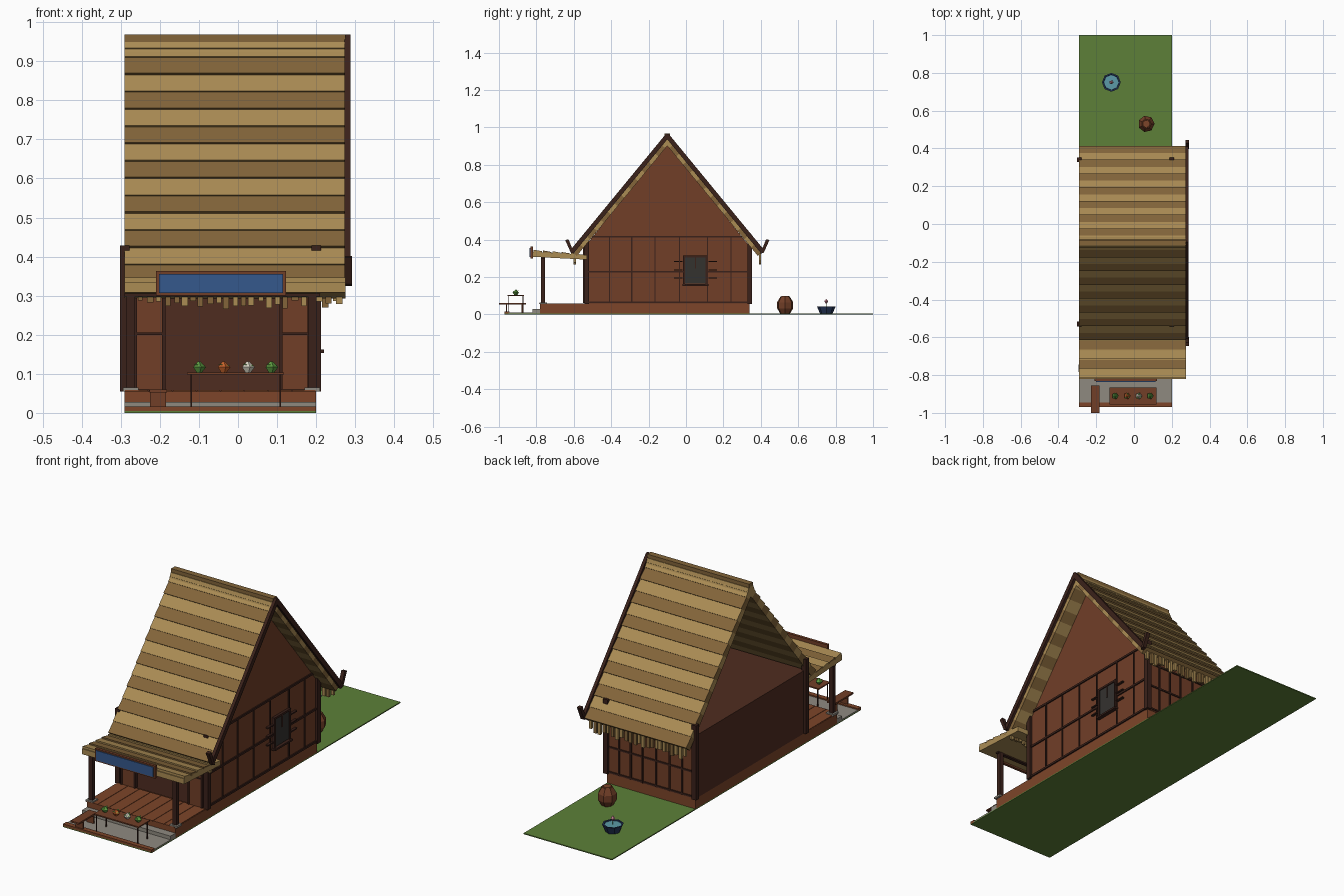
import bpy, bmesh, math, random
from mathutils import Vector

if "Cube" in bpy.data.objects:
    bpy.data.objects.remove(bpy.data.objects["Cube"])

random.seed(4)
mats = {}


def mat(name, hexcol):
    m = bpy.data.materials.new(name)
    rgb = [int(hexcol[i:i + 2], 16) / 255 for i in (0, 2, 4)]
    m.diffuse_color = [((c + 0.055) / 1.055) ** 2.4 if c > 0.04 else c / 12.92 for c in rgb] + [1]
    m.use_nodes = True
    m.node_tree.nodes["Principled BSDF"].inputs["Base Color"].default_value = m.diffuse_color
    mats[name] = m


for n, h in dict(grass="5d8038", stone="8f8a80", wood="713e27", floor="7d4529", dark="3a211a", wall="4f2c20",
                 straw="ab8c54", straw_dark="83653a", blue="35588c", glass="34322f", navy="26365a",
                 water="5c9aa8", pink="d890a0", green="5c9a40", orange="c8642c", white="d8d4c4").items():
    mat(n, h)


def make(name, verts, faces, m):
    me = bpy.data.meshes.new(name)
    me.from_pydata(verts, [], faces)
    bm = bmesh.new()
    bm.from_mesh(me)
    bmesh.ops.recalc_face_normals(bm, faces=bm.faces)
    bm.to_mesh(me)
    bm.free()
    me.materials.append(mats[m])
    ob = bpy.data.objects.new(name, me)
    bpy.context.collection.objects.link(ob)
    return ob


def prism(name, prof, x0, x1, m):
    """Extrude a (y, z) profile from x0 to x1."""
    n = len(prof)
    v = [(x, y, z) for x in (x0, x1) for y, z in prof]
    f = [tuple(range(n)), tuple(range(n, 2 * n))]
    f += [(i, (i + 1) % n, n + (i + 1) % n, n + i) for i in range(n)]
    return make(name, v, f, m)


def box(name, x0, x1, y0, y1, z0, z1, m):
    return prism(name, [(y0, z0), (y1, z0), (y1, z1), (y0, z1)], x0, x1, m)


def lathe(name, x, y, prof, sides, m):
    """Stack of rings (radius, z) around a vertical axis, capped."""
    v, f = [], []
    for r, z in prof:
        v += [(x + r * math.cos(2 * math.pi * k / sides), y + r * math.sin(2 * math.pi * k / sides), z)
              for k in range(sides)]
    for j in range(len(prof) - 1):
        f += [(j * sides + k, j * sides + (k + 1) % sides, (j + 1) * sides + (k + 1) % sides, (j + 1) * sides + k)
              for k in range(sides)]
    f += [tuple(range(sides)), tuple(range(len(v) - sides, len(v)))]
    return make(name, v, f, m)


# Plot: lawn, paved front strip, kerb and step
L, R = -0.29, 0.20
box("lawn", L, R, -0.97, 1.0, 0, 0.005, "grass")
box("paving", L, R, -0.95, -0.78, 0.005, 0.010, "stone")
box("kerb", L, R, -0.97, -0.945, 0.003, 0.016, "floor")
box("stone_step", L, R, -0.82, -0.78, 0.005, 0.028, "stone")

# Raised base with porch floor planks
box("base", L, R, -0.78, 0.34, 0.005, 0.055, "floor")
for i in range(8):
    x = L + i * 0.06125
    box("porch_plank", x + 0.001, x + 0.060, -0.785, -0.54, 0.055, 0.059, "floor")

# House body and right gable wall
box("house_body", L, R - 0.01, -0.53, 0.335, 0.055, 0.37, "wall")
AY, AZ, EY, EZ = -0.10, 0.955, 0.51, 0.335        # ridge point, eave offset
prism("gable_wall", [(-0.535, 0.055), (0.335, 0.055), (0.335, 0.37), (AY, 0.91), (-0.535, 0.37)],
      R - 0.015, R, "wood")

# Gable wall battens and window
for z in (0.065, 0.228, 0.415):
    box("gable_rail", R, R + 0.006, -0.525, 0.33, z - 0.005, z + 0.005, "dark")
for y in (-0.41, -0.29, -0.165, -0.035, 0.115, 0.24):
    box("gable_batten", R, R + 0.005, y - 0.003, y + 0.003, 0.06, 0.415, "dark")
box("window_pane", R, R + 0.008, -0.01, 0.11, 0.165, 0.305, "glass")
for y in (-0.015, 0.105):
    box("window_jamb", R, R + 0.013, y, y + 0.010, 0.155, 0.312, "dark")
box("window_mullion", R, R + 0.011, 0.047, 0.053, 0.245, 0.305, "dark")
box("window_head", R, R + 0.013, -0.015, 0.115, 0.305, 0.315, "dark")
box("window_sill", R, R + 0.02, -0.02, 0.12, 0.153, 0.162, "dark")
for z in (0.195, 0.238, 0.282):
    for y in (-0.065, 0.12):
        box("window_peg", R, R + 0.012, y, y + 0.045, z - 0.003, z + 0.003, "dark")

# Corner posts and porch posts on stones
for x in (L, R):
    for y in (-0.53, 0.34):
        box("corner_post", x - 0.0125, x + 0.0125, y - 0.0125, y + 0.0125, 0.055, 0.428, "dark")
for x in (L + 0.015, R - 0.01):
    box("porch_post", x - 0.011, x + 0.011, -0.775, -0.753, 0.06, 0.315, "dark")
    box("post_stone", x - 0.02, x + 0.02, -0.784, -0.744, 0.055, 0.065, "stone")
box("porch_beam", L, R + 0.01, -0.772, -0.755, 0.298, 0.315, "dark")

# Front sliding panels on both sides of the dark opening
for x0, x1 in ((-0.262, -0.19), (0.11, 0.182)):
    box("front_panel", x0, x1, -0.545, -0.53, 0.06, 0.36, "wood")
    box("front_panel_rail", x0, x1, -0.549, -0.545, 0.200, 0.206, "dark")
    for x in (x0, x1):
        box("front_stile", x - 0.004, x + 0.004, -0.55, -0.53, 0.06, 0.36, "dark")

# Back wall boards and door frames
box("back_wall", L, R, 0.33, 0.342, 0.055, 0.37, "wood")
for x in (-0.22, -0.15, -0.075, 0.0, 0.065, 0.13):
    box("back_batten", x - 0.004, x + 0.004, 0.34, 0.348, 0.06, 0.36, "dark")
for z in (0.065, 0.19, 0.31):
    box("back_rail", L, R, 0.34, 0.347, z - 0.004, z + 0.004, "dark")

# Main thatched roof: overlapping courses, alternating in tone
RX = 0.275
N = 14
for s, side in ((-1, "front"), (1, "back")):
    d = Vector((s * EY, EZ - AZ))
    n = Vector((s * (AZ - EZ), EY)).normalized()
    top = Vector((AY, AZ))

    def at(t, h):
        return tuple(top + d * t + n * h)

    for i in range(N):
        a, b = i / N, (i + 1) / N
        low = 0.005 if i % 2 else 0.003
        prism(side + "_thatch_course", [at(a, -0.034), at(b, -0.034), at(b, low), at(a, -0.002)], L, RX,
              "straw_dark" if i % 2 else "straw")
    # Dark bargeboard on the right edge, and its upturned horn
    prism(side + "_bargeboard", [at(-0.01, -0.012), at(1.0, -0.012), at(1.0, 0.012), at(-0.01, 0.012)],
          RX - 0.003, RX + 0.013, "dark")
    ey = AY + s * EY
    prism(side + "_horn", [(ey - s * 0.012, 0.325), (ey + s * 0.006, 0.33), (ey + s * 0.036, 0.398),
                           (ey + s * 0.018, 0.402)], RX - 0.002, RX + 0.017, "dark")
    # Ragged straw hanging under the eave
    x = L + 0.012
    while x < RX - 0.015:
        w, ln = random.uniform(0.012, 0.019), random.uniform(0.02, 0.042)
        yc = ey - s * 0.015
        box(side + "_eave_straw", x, x + w, yc - 0.006, yc + 0.006, 0.308 - ln, 0.335,
            random.choice(("straw", "straw_dark")))
        x += w + random.uniform(0.004, 0.012)

# Ridge cap
prism("ridge_cap", [(AY - 0.028, 0.925), (AY - 0.018, 0.95), (AY + 0.018, 0.95), (AY + 0.028, 0.925)], L, RX, "straw")
box("ridge_pole", L, RX, AY - 0.015, AY + 0.015, 0.945, 0.968, "straw_dark")

# Porch roof: slightly tilted slab with loose planks
prism("porch_roof", [(-0.82, 0.308), (-0.53, 0.293), (-0.53, 0.318), (-0.82, 0.335)], L, RX, "straw")
for i, y in enumerate((-0.815, -0.765, -0.715, -0.665, -0.615)):
    z = 0.332 - i * 0.004
    prism("porch_roof_plank", [(y, z - 0.004), (y + 0.045, z - 0.006), (y + 0.045, z + 0.006), (y, z + 0.014)],
          L, RX, "straw_dark" if i % 2 else "straw")

# Blank shop board
box("sign_frame", -0.21, 0.123, -0.832, -0.818, 0.300, 0.363, "wood")
box("sign_board", -0.202, 0.115, -0.836, -0.825, 0.307, 0.356, "blue")

# Produce table with four piles
box("table_top", -0.13, 0.118, -0.955, -0.865, 0.098, 0.104, "wood")
for x in (-0.12, 0.108):
    for y in (-0.948, -0.872):
        box("table_leg", x - 0.002, x + 0.002, y - 0.002, y + 0.002, 0.008, 0.1, "dark")
for x, m in ((-0.1, "green"), (-0.037, "orange"), (0.025, "white"), (0.085, "green")):
    lathe("produce", x, -0.91, [(0.008, 0.104), (0.018, 0.117), (0.003, 0.132)], 5, m)
    make("produce_leaf", [(x - 0.014, -0.925, 0.124), (x + 0.016, -0.918, 0.12), (x + 0.002, -0.892, 0.13)],
         [(0, 1, 2)], "green")

# Small bench
box("bench_top", -0.227, -0.182, -1.0, -0.855, 0.052, 0.06, "wood")
for y in (-0.96, -0.876):
    box("bench_leg", -0.225, -0.184, y - 0.003, y + 0.003, 0.002, 0.053, "wood")

# Garden: faceted barrel and water basin with flower
lathe("barrel", 0.065, 0.53, [(0.026, 0.003), (0.044, 0.033), (0.044, 0.065), (0.026, 0.095)], 7, "wood")
lathe("barrel_lid", 0.065, 0.53, [(0.024, 0.09), (0.02, 0.099)], 7, "floor")
lathe("basin", -0.12, 0.75, [(0.033, 0.003), (0.05, 0.043), (0.042, 0.043), (0.038, 0.034)], 8, "navy")
lathe("basin_water", -0.12, 0.75, [(0.036, 0.033), (0.041, 0.039)], 8, "water")
lathe("flower_stem", -0.12, 0.75, [(0.002, 0.036), (0.002, 0.062)], 4, "green")
lathe("flower", -0.12, 0.75, [(0.003, 0.058), (0.011, 0.07), (0.002, 0.082)], 5, "pink")
